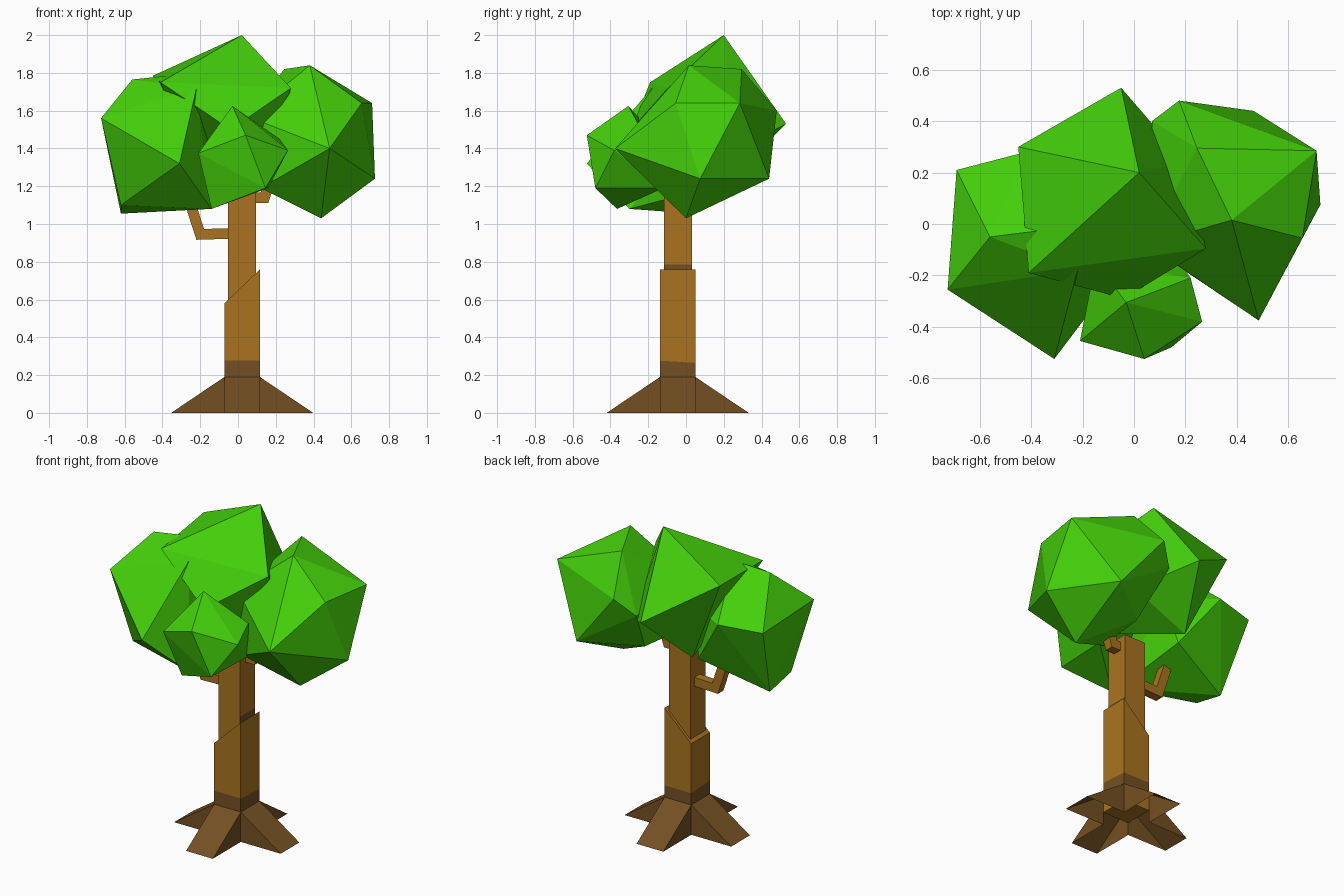
import bpy, bmesh, math
from mathutils import Vector, Matrix

if "Cube" in bpy.data.objects:
    bpy.data.objects.remove(bpy.data.objects["Cube"])


def colour(name, rgb):
    m = bpy.data.materials.new(name)
    m.diffuse_color = (*rgb, 1)
    m.use_nodes = True
    m.node_tree.nodes["Principled BSDF"].inputs["Base Color"].default_value = m.diffuse_color
    return m


LEAF = colour("leaf green", (0.058, 0.63, 0.003))
BARK = colour("bark brown", (0.40, 0.175, 0.014))
DARK = colour("dark root brown", (0.175, 0.08, 0.016))
AXIS = Vector((0.022, -0.044, 0))  # trunk centre line


def finish(name, bm, *mats):
    bmesh.ops.recalc_face_normals(bm, faces=bm.faces)
    me = bpy.data.meshes.new(name)
    bm.to_mesh(me)
    bm.free()
    for m in mats:
        me.materials.append(m)
    ob = bpy.data.objects.new(name, me)
    bpy.context.collection.objects.link(ob)
    return ob


def box(bm, centre, half, z0, z1):
    mat = Matrix.Translation(centre + Vector((0, 0, (z0 + z1) / 2))) @ \
        Matrix.Diagonal((2 * half, 2 * half, z1 - z0, 1))
    bmesh.ops.create_cube(bm, size=1, matrix=mat)


def cut(bm, z, normal=(0, 0, 1)):
    bmesh.ops.bisect_plane(bm, geom=bm.verts[:] + bm.edges[:] + bm.faces[:],
                           plane_co=(0, 0, z), plane_no=normal)


# Lower trunk: square, slanted top, dark band just above the roots
bm = bmesh.new()
box(bm, AXIS, 0.094, 0.08, 0.76)
for v in bm.verts:
    if v.co.z > 0.5 and v.co.x < 0:
        v.co.z = 0.58
cut(bm, 0.268, (0, 0.06, 1))
cut(bm, 0.19)
for f in bm.faces:
    f.material_index = 1 if 0.19 < f.calc_center_median().z < 0.27 else 0
finish("lower_trunk", bm, BARK, DARK)

# Upper trunk, with a dark strip at the foot of its right side
bm = bmesh.new()
box(bm, AXIS + Vector((-0.001, 0.002, 0)), 0.075, 0.55, 1.2)
cut(bm, 0.785)
for f in bm.faces:
    c = f.calc_center_median()
    f.material_index = 1 if c.x > 0.09 and c.z < 0.785 else 0
finish("upper_trunk", bm, BARK, DARK)

# Four root flares: open-bottomed wedges, one per trunk side
bm = bmesh.new()
for i in range(4):
    spin = Matrix.Translation(AXIS) @ Matrix.Rotation(i * math.pi / 2, 4, 'Z')
    a, b = ([bm.verts.new(spin @ Vector((r, s * 0.094, z)))
             for r, z in ((0.094, 0), (0.376, 0), (0.094, 0.19))]
            for s in (-1, 1))
    bm.faces.new(a)
    bm.faces.new(b)
    bm.faces.new((a[1], b[1], b[2], a[2]))
finish("roots", bm, DARK)


# Branches: bent square bars in an x-z plane, mitred at the bend
def branch(name, y, path, r):
    bm = bmesh.new()
    pts = [Vector((x, 0, z)) for x, z in path]
    rings = []
    for i, p in enumerate(pts):
        d0 = (p - pts[max(i - 1, 0)]).normalized()
        d1 = (pts[min(i + 1, len(pts) - 1)] - p).normalized()
        n = (d0 + d1).normalized().cross(Vector((0, 1, 0)))
        n *= r / max((d0 + d1).length / 2, 0.6) if 0 < i < len(pts) - 1 else r
        rings.append([bm.verts.new(p + n * a + Vector((0, y + r * b, 0)))
                      for a, b in ((-1, -1), (1, -1), (1, 1), (-1, 1))])
    for lo, hi in zip(rings, rings[1:]):
        for k in range(4):
            j = (k + 1) % 4
            bm.faces.new((lo[k], lo[j], hi[j], hi[k]))
    bm.faces.new(rings[0])
    bm.faces.new(rings[-1])
    finish(name, bm, BARK)


branch("left_branch", -0.035, [(-0.04, 0.95), (-0.20, 0.945), (-0.26, 1.13)], 0.028)
branch("right_branch", -0.035, [(0.08, 1.14), (0.14, 1.14), (0.18, 1.26)], 0.028)


# Foliage: faceted clumps, each the hull of its corner points
def clump(name, pts):
    bm = bmesh.new()
    for p in pts:
        bm.verts.new(p)
    bmesh.ops.convex_hull(bm, input=bm.verts[:])
    loose = [v for v in bm.verts if not v.link_faces]
    bmesh.ops.delete(bm, geom=loose, context='VERTS')
    finish(name, bm, LEAF)


clump("right_foliage", [
    (0.38, 0.015, 1.84), (0.245, 0.295, 1.82), (0.71, 0.285, 1.64),
    (0.655, -0.055, 1.64), (0.725, 0.075, 1.24), (0.485, -0.375, 1.40),
    (0.44, 0.0, 1.03), (0.465, 0.44, 1.24), (0.175, 0.48, 1.60),
    (0.12, -0.13, 1.19), (0.15, 0.2, 1.2), (0.07, 0.40, 1.49),
    (0.05, -0.08, 1.57)])
clump("left_foliage", [
    (-0.725, -0.255, 1.56), (-0.56, -0.05, 1.765), (-0.31, -0.525, 1.32),
    (-0.69, 0.21, 1.51), (-0.62, 0.04, 1.055), (-0.62, -0.175, 1.10),
    (-0.14, -0.30, 1.08), (-0.2, 0.16, 1.2), (-0.22, -0.18, 1.72),
    (-0.42, 0.28, 1.52), (-0.32, -0.02, 1.79), (-0.14, 0.1, 1.5)])
clump("top_foliage", [
    (0.02, 0.20, 2.0), (-0.41, -0.19, 1.75), (0.28, -0.095, 1.72),
    (-0.05, 0.53, 1.53), (-0.45, 0.30, 1.785), (0.2, 0.24, 1.38),
    (-0.2, 0.22, 1.23), (-0.04, -0.29, 1.5), (0.05, -0.1, 1.28)])
clump("front_foliage", [
    (-0.03, -0.305, 1.625), (0.04, -0.525, 1.47), (0.265, -0.38, 1.39),
    (-0.21, -0.455, 1.375), (0.145, -0.48, 1.19), (-0.14, -0.365, 1.08),
    (0.22, -0.21, 1.45), (-0.15, -0.15, 1.45), (0.16, -0.12, 1.19)])
